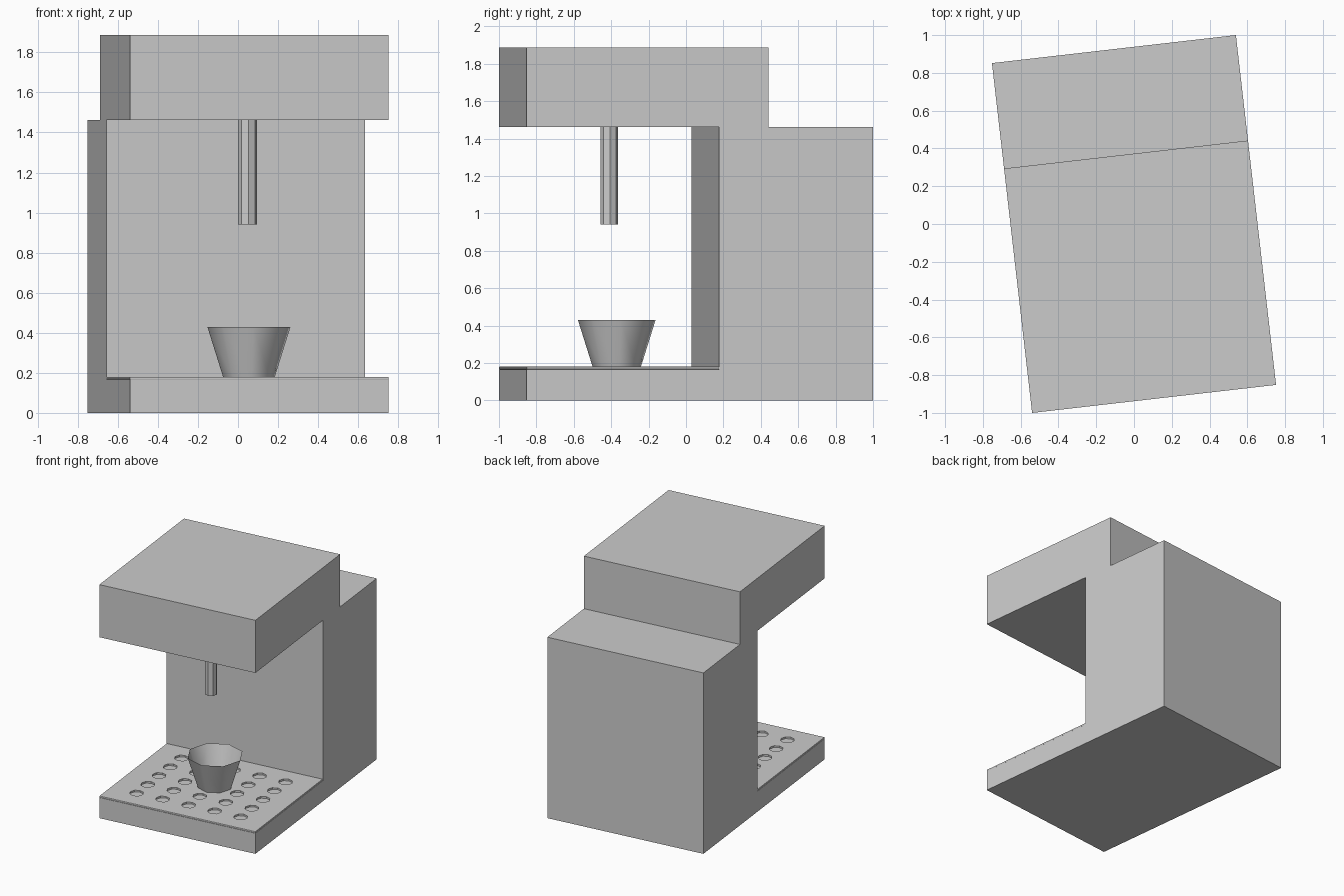
import bpy, bmesh, math
from mathutils import Matrix

if "Cube" in bpy.data.objects:
    bpy.data.objects.remove(bpy.data.objects["Cube"])

TURN = math.radians(6.55)          # whole machine is turned slightly about z
W, D = 0.65, 0.932                 # half width, half depth
WALL = 0.104                       # front face of the rear column
BASE_Z, TRAY_Z, HEAD_Z, TOP_Z = 0.166, 0.18, 1.462, 1.887
CENTRE_Y = (WALL - D) / 2


def finish(name, bm, smooth=False):
    bmesh.ops.recalc_face_normals(bm, faces=bm.faces)
    me = bpy.data.meshes.new(name)
    bm.to_mesh(me)
    bm.free()
    ob = bpy.data.objects.new(name, me)
    bpy.context.collection.objects.link(ob)
    ob.rotation_euler.z = TURN
    for p in me.polygons:
        p.use_smooth = smooth
    return ob


def cylinder(bm, x, y, z0, z1, r0, r1, sides=8, caps=True):
    m = Matrix.Translation((x, y, (z0 + z1) / 2))
    return bmesh.ops.create_cone(bm, cap_ends=caps, segments=sides, radius1=r0,
                                 radius2=r1, depth=z1 - z0, matrix=m)["verts"]


# Body: side profile (y, z) extruded across the width
profile = [(-D, 0), (D, 0), (D, HEAD_Z), (0.37, HEAD_Z), (0.37, TOP_Z),
           (-D, TOP_Z), (-D, HEAD_Z), (WALL, HEAD_Z), (WALL, BASE_Z), (-D, BASE_Z)]
bm = bmesh.new()
face = bm.faces.new([bm.verts.new((-W, y, z)) for y, z in profile])
ext = bmesh.ops.extrude_face_region(bm, geom=[face])["geom"]
bmesh.ops.translate(bm, vec=(2 * W, 0, 0),
                    verts=[v for v in ext if isinstance(v, bmesh.types.BMVert)])
finish("machine_body", bm)

# Drip tray: thin plate with softened edges
bm = bmesh.new()
bmesh.ops.create_cube(bm, size=1)
bmesh.ops.scale(bm, vec=(2 * W, WALL + D, TRAY_Z - BASE_Z), verts=bm.verts)
bmesh.ops.translate(bm, vec=(0, CENTRE_Y, (TRAY_Z + BASE_Z) / 2), verts=bm.verts)
bmesh.ops.bevel(bm, geom=bm.edges[:], offset=0.004, segments=2,
                profile=0.5, affect='EDGES')
tray = finish("drip_tray", bm)

# Drain hole cutter: five by five grid
bm = bmesh.new()
for i in range(-2, 3):
    for j in range(-2, 3):
        cylinder(bm, i * 2 * W / 6, CENTRE_Y + j * (WALL + D) / 6,
                 BASE_Z - 0.05, TRAY_Z + 0.05, 0.052, 0.052)
cutter = finish("drain_hole_cutter", bm)
cutter.hide_render = True
cutter.hide_set(True)
cut = tray.modifiers.new("drain_holes", 'BOOLEAN')
cut.operation = 'DIFFERENCE'
cut.solver = 'EXACT'
cut.object = cutter

# Spout hanging under the head
bm = bmesh.new()
cylinder(bm, 0, CENTRE_Y, 0.94, HEAD_Z, 0.047, 0.047)
finish("spout", bm)

# Cup: open tapered shell with a closed bottom
bm = bmesh.new()
cylinder(bm, 0.012, -0.374, TRAY_Z, 0.43, 0.13, 0.209)
top = [f for f in bm.faces if f.calc_center_median().z > 0.42]
bmesh.ops.delete(bm, geom=top, context='FACES_ONLY')
cup = finish("cup", bm, smooth=True)
bpy.context.view_layer.objects.active = cup
cup.select_set(True)
bpy.ops.object.shade_smooth_by_angle(angle=math.radians(50))
